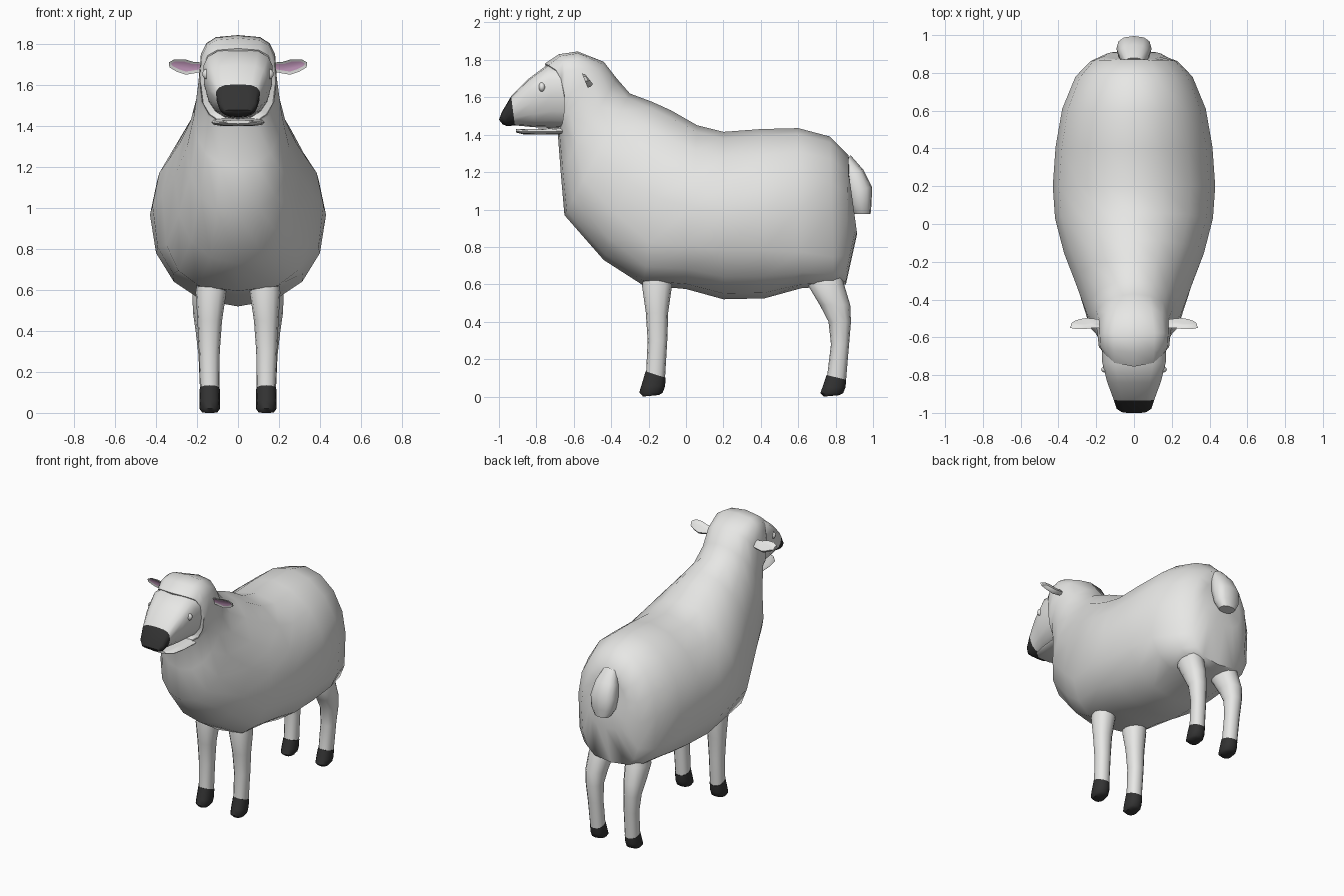
import bpy, bmesh, math
from mathutils import Vector


def material(name, rgb):
    m = bpy.data.materials.new(name)
    m.diffuse_color = (*rgb, 1)
    return m


WHITE = material("wool white", (0.8, 0.8, 0.785))
DARK = material("hoof and nose black", (0.033, 0.033, 0.033))
PINK = material("ear pink", (0.66, 0.38, 0.61))


def finish(bm, name, mats, angle=50):
    bmesh.ops.recalc_face_normals(bm, faces=bm.faces[:])
    me = bpy.data.meshes.new(name)
    bm.to_mesh(me)
    bm.free()
    for m in mats:
        me.materials.append(m)
    ob = bpy.data.objects.new(name, me)
    bpy.context.collection.objects.link(ob)
    bpy.ops.object.select_all(action='DESELECT')
    ob.select_set(True)
    bpy.context.view_layer.objects.active = ob
    bpy.ops.object.shade_smooth_by_angle(angle=math.radians(angle))
    return ob


def loft(name, rings, mats, n=16, powers=(2, 2), taper=0, dark_from=None):
    """Skin rings given as (y1, z1, y2, z2, half width, centre x, bend, powers).
    Powers square off the first and second half of each ring."""
    bm = bmesh.new()
    loops = []
    for y1, z1, y2, z2, w, *extra in rings:
        cx, bend, pw = extra + [0, 0, powers][len(extra):]
        a, b = Vector((cx, y1, z1)), Vector((cx, y2, z2))
        mid, half = (a + b) / 2, (a - b) / 2
        loop = []
        for i in range(n):
            t = 2 * math.pi * i / n
            s, c = math.sin(t), math.cos(t)
            e = 2 / (pw[0] if c > 0 else pw[1])
            s = math.copysign(abs(s) ** e, s)
            c = math.copysign(abs(c) ** e, c)
            side = w * s * (1 + taper * c)
            loop.append(bm.verts.new(mid + half * c + Vector((side, bend * (1 - c ** 6), 0))))
        loops.append(loop)
    for k in range(len(loops) - 1):
        for i in range(n):
            j = (i + 1) % n
            f = bm.faces.new((loops[k][i], loops[k][j], loops[k + 1][j], loops[k + 1][i]))
            f.material_index = int(dark_from is not None and k >= dark_from)
    for end, loop in enumerate((loops[0], loops[-1])):
        tip = bm.verts.new(sum((v.co for v in loop), Vector()) / n)
        for i in range(n):
            f = bm.faces.new((loop[i], loop[(i + 1) % n], tip))
            f.material_index = int(end and dark_from is not None)
    return finish(bm, name, mats)


# Woolly body, neck and hood in one skin, rump to forehead
CHEST, HOOD = (2.1, 2.2), (3.4, 2.6)
loft("wool_body", [
    (0.87, 1.20, 0.915, 0.87, 0.15, 0, 0, (2.1, 2.6)),
    (0.87, 1.29, 0.855, 0.60, 0.23, 0, 0, (2.1, 3.2)),
    (0.77, 1.39, 0.79, 0.588, 0.31, 0, 0, (2.0, 3.8)),
    (0.60, 1.435, 0.62, 0.58, 0.38, 0, 0, (1.95, 3.2)),
    (0.40, 1.43, 0.42, 0.525, 0.415, 0, 0, (1.9, 2.3)),
    (0.20, 1.415, 0.20, 0.52, 0.43, 0, 0, (1.9, 2.2)),
    (0.06, 1.45, 0.00, 0.575, 0.418, 0, 0, (1.9, 2.5)),
    (-0.08, 1.53, -0.23, 0.595, 0.37, 0, 0, (1.9, 2.9)),
    (-0.18, 1.575, -0.44, 0.73, 0.31, 0, 0, (2.0, 2.3)),
    (-0.30, 1.62, -0.65, 0.97, 0.25, 0, 0, CHEST),
    (-0.37, 1.70, -0.67, 1.20, 0.215, 0, 0, CHEST),
    (-0.44, 1.79, -0.685, 1.40, 0.195, 0, 0, (2.6, 2.4)),
    (-0.58, 1.845, -0.69, 1.41, 0.19, 0, 0.02, HOOD),
    (-0.68, 1.83, -0.69, 1.41, 0.186, 0, 0.035, HOOD),
    (-0.755, 1.78, -0.69, 1.415, 0.18, 0, 0.075, HOOD),
], [WHITE])

# Face with the dark muzzle tip
loft("head", [
    (-0.60, 1.77, -0.60, 1.43, 0.165),
    (-0.74, 1.775, -0.70, 1.435, 0.165),
    (-0.84, 1.70, -0.81, 1.44, 0.140),
    (-0.935, 1.605, -0.915, 1.45, 0.105),
    (-0.985, 1.52, -0.955, 1.445, 0.09),
    (-1.00, 1.48, -0.98, 1.455, 0.065),
], [WHITE, DARK], powers=(3, 2.5), taper=0.15, dark_from=3)

# Lower jaw, slightly open
loft("lower_jaw", [
    (-0.64, 1.44, -0.64, 1.40, 0.13),
    (-0.78, 1.432, -0.78, 1.40, 0.12),
    (-0.87, 1.43, -0.87, 1.402, 0.10),
    (-0.91, 1.43, -0.91, 1.412, 0.06),
], [WHITE], n=12, powers=(3, 3))

# Short tail
loft("tail", [
    (0.88, 1.29, 0.82, 1.22, 0.05),
    (0.95, 1.21, 0.84, 1.17, 0.08),
    (0.995, 1.12, 0.86, 1.09, 0.093),
    (0.992, 1.03, 0.88, 1.02, 0.085),
    (0.987, 0.975, 0.90, 0.975, 0.055),
], [WHITE], n=12, powers=(2.5, 2.5))

# Legs as (front y, z, back y, z, half width, centre x), hooves below
FRONT_LEG = [
    (-0.22, 0.68, -0.08, 0.68, 0.06, 0.132),
    (-0.235, 0.59, -0.075, 0.59, 0.075, 0.132),
    (-0.215, 0.45, -0.095, 0.45, 0.06, 0.138),
    (-0.205, 0.30, -0.10, 0.30, 0.051, 0.14),
    (-0.213, 0.132, -0.112, 0.10, 0.047, 0.138),
]
FRONT_HOOF = [
    (-0.216, 0.135, -0.109, 0.10, 0.049, 0.138),
    (-0.238, 0.06, -0.112, 0.055, 0.051, 0.138),
    (-0.25, 0.022, -0.125, 0.02, 0.049, 0.138),
    (-0.23, 0.0, -0.145, 0.008, 0.038, 0.138),
]
BACK_LEG = [
    (0.66, 0.69, 0.82, 0.69, 0.06, 0.14),
    (0.655, 0.59, 0.845, 0.60, 0.078, 0.145),
    (0.715, 0.49, 0.878, 0.49, 0.068, 0.152),
    (0.762, 0.40, 0.882, 0.40, 0.057, 0.15),
    (0.775, 0.28, 0.872, 0.28, 0.05, 0.143),
    (0.755, 0.112, 0.856, 0.09, 0.047, 0.138),
]
BACK_HOOF = [(y1 + 0.968, z1 * 0.85, y2 + 0.965, z2 * 0.9, w, x)
             for y1, z1, y2, z2, w, x in FRONT_HOOF]

# Ear outline in x, z
EAR = [(0.16, 1.71), (0.22, 1.715), (0.26, 1.727), (0.31, 1.727), (0.338, 1.712),
       (0.335, 1.688), (0.30, 1.667), (0.255, 1.652), (0.215, 1.658), (0.16, 1.67)]


def ear(name, side):
    """Cupped leaf: rounded woolly back, pink inset on the front."""
    bm = bmesh.new()

    def ring(scale, depth):
        return [bm.verts.new((side * (0.245 + (x - 0.245) * (0.5 + scale / 2)),
                              -0.535 - 0.4 * (z - 1.69) + depth,
                              1.69 + (z - 1.69) * scale)) for x, z in EAR]
    rings = [ring(1, -0.006), ring(0.9, 0.01), ring(0.5, 0.022)]
    n = len(EAR)
    for a, b in zip(rings, rings[1:]):
        for i in range(n):
            j = (i + 1) % n
            bm.faces.new((a[i], a[j], b[j], b[i]))
    bm.faces.new(rings[-1])
    inner = bm.faces.new(rings[0])
    bmesh.ops.recalc_face_normals(bm, faces=bm.faces[:])
    bmesh.ops.inset_region(bm, faces=[inner], thickness=0.014, depth=-0.005)
    inner.material_index = 1
    finish(bm, name, [WHITE, PINK], 45)


# Mirrored parts
for side, tag in ((1, "left"), (-1, "right")):
    for part, rings, mat in (("front_leg", FRONT_LEG, WHITE), ("front_hoof", FRONT_HOOF, DARK),
                             ("back_leg", BACK_LEG, WHITE), ("back_hoof", BACK_HOOF, DARK)):
        loft(f"{part}_{tag}", [(*r[:5], side * r[5]) for r in rings], [mat], n=12, powers=(2.3, 2.3))
    ear(f"ear_{tag}", side)
    bm = bmesh.new()
    bmesh.ops.create_uvsphere(bm, u_segments=12, v_segments=8, radius=0.026)
    bmesh.ops.scale(bm, verts=bm.verts[:], vec=(1, 0.7, 1))
    bmesh.ops.translate(bm, verts=bm.verts[:], vec=(side * 0.148, -0.77, 1.655))
    finish(bm, f"eye_{tag}", [WHITE])
